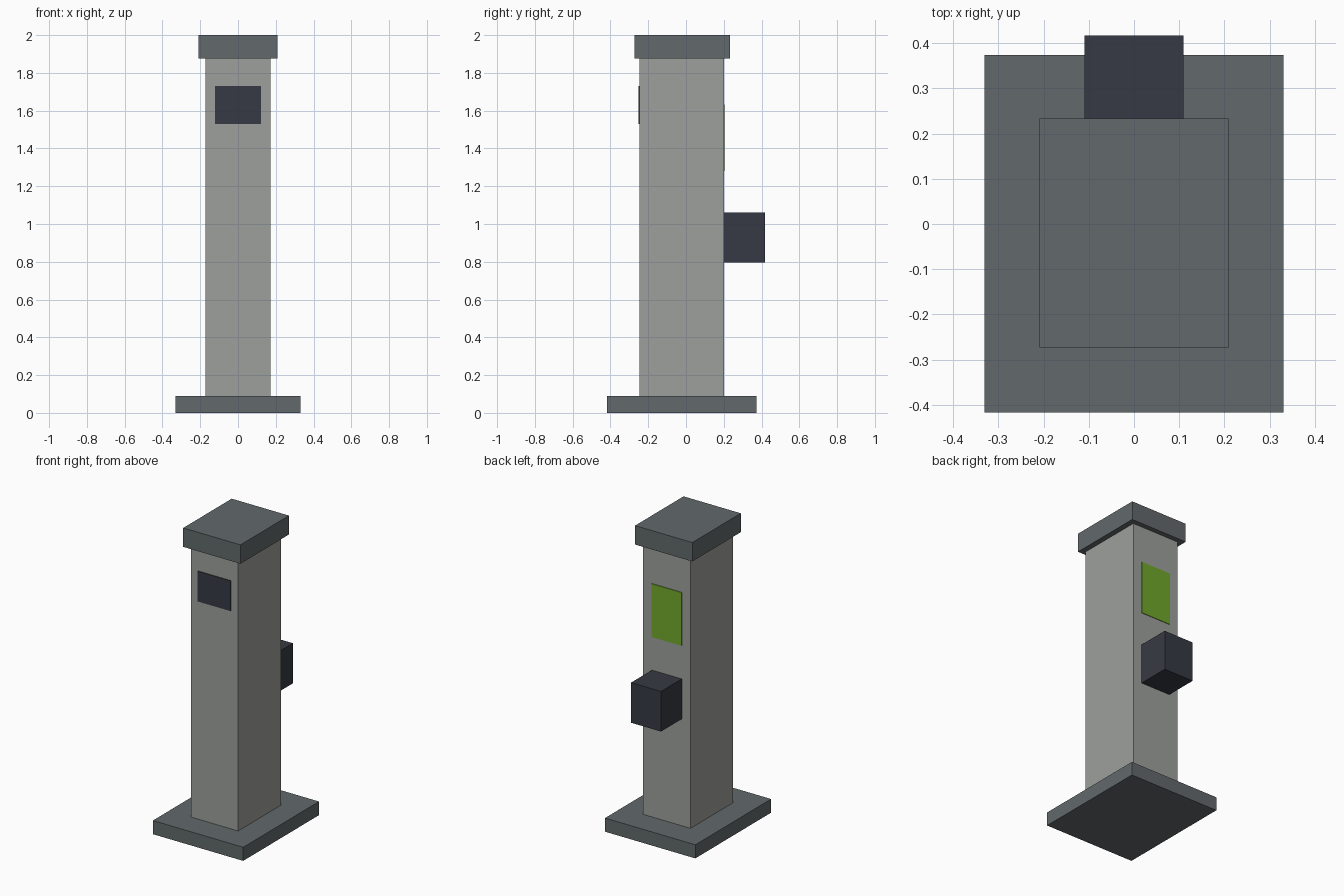
import bpy

if "Cube" in bpy.data.objects:
    bpy.data.objects.remove(bpy.data.objects["Cube"])


def material(name, rgb):
    """Flat colour from 0-255 sRGB values, stored as linear."""
    lin = [((c / 255 + 0.055) / 1.055) ** 2.4 for c in rgb]
    m = bpy.data.materials.new(name)
    m.diffuse_color = (*lin, 1.0)
    m.use_nodes = True
    m.node_tree.nodes["Principled BSDF"].inputs["Base Color"].default_value = m.diffuse_color
    return m


def box(name, x, y, z, mat):
    """Axis-aligned box from (min, max) ranges."""
    ranges = (x, y, z)
    bpy.ops.mesh.primitive_cube_add(size=1)
    ob = bpy.context.object
    ob.name = name
    for v in ob.data.vertices:
        v.co = [(a + b) / 2 + c * (b - a) for (a, b), c in zip(ranges, v.co)]
    ob.data.materials.append(mat)
    return ob


stone = material("light_grey", (158, 160, 156))
slate = material("slate_grey", (98, 105, 107))
dark = material("dark_blue_grey", (54, 58, 67))
green = material("green", (113, 168, 44))

# Base slab, column and cap
box("base", (-0.33, 0.33), (-0.417, 0.374), (0, 0.09), slate)
box("column", (-0.173, 0.173), (-0.246, 0.2), (0.09, 1.875), stone)
box("cap", (-0.209, 0.209), (-0.273, 0.233), (1.875, 2.0), slate)

# Front panel, rear sign plate and rear box
box("front_panel", (-0.122, 0.122), (-0.251, -0.246), (1.53, 1.73), dark)
box("rear_panel", (-0.11, 0.11), (0.2, 0.204), (1.28, 1.632), green)
box("rear_box", (-0.109, 0.109), (0.2, 0.417), (0.795, 1.06), dark)
